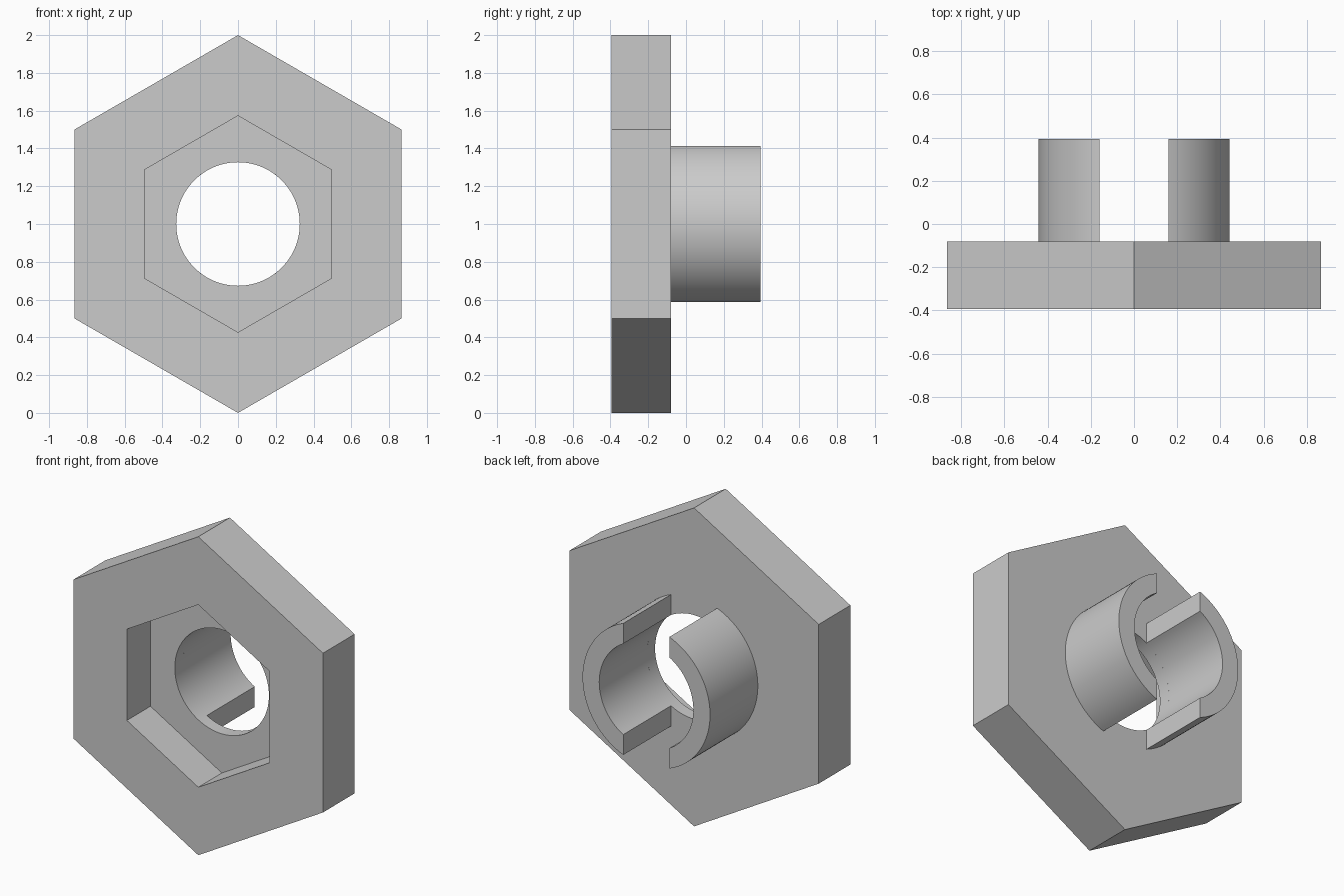
import bpy
import bmesh
from math import acos, cos, pi, radians, sin

default = bpy.data.objects.get("Cube")
if default:
    bpy.data.objects.remove(default, do_unlink=True)

SIDES, PER_SIDE = 6, 16
N = SIDES * PER_SIDE
FRONT, FLOOR, BACK, TIP = -0.394, -0.16, -0.08, 0.394
HOLE, TUBE, SLOT = 0.327, 0.443, 0.16

grey = bpy.data.materials.new("plain grey")
grey.use_nodes = True
colour = (0.6, 0.6, 0.6, 1)
grey.diffuse_color = colour
grey.node_tree.nodes["Principled BSDF"].inputs["Base Color"].default_value = colour


def circle(radius, y):
    """Ring of points around the hole axis."""
    return [(radius * sin(2 * pi * i / N), y, 1 + radius * cos(2 * pi * i / N))
            for i in range(N)]


def hexagon(radius, y):
    """Point-up hexagon, divided so that it matches a circle."""
    points = []
    for i in range(N):
        a = 2 * pi * i / N
        r = radius * cos(pi / 6) / cos(a % (pi / 3) - pi / 6)
        points.append((r * sin(a), y, 1 + r * cos(a)))
    return points


def arc(radius, y, side):
    """Half ring that ends at the flat wall of the slot."""
    reach = acos(SLOT / radius)
    steps = 40
    return [(side * radius * cos(reach * (2 * i / steps - 1)), y,
             1 + radius * sin(reach * (2 * i / steps - 1)))
            for i in range(steps + 1)]


def loft(name, rings, closed):
    """Skin a loop of rings; open rings get end caps."""
    bm = bmesh.new()
    loops = [[bm.verts.new(p) for p in ring] for ring in rings]
    count = len(loops[0])
    for k, a in enumerate(loops):
        b = loops[(k + 1) % len(loops)]
        for i in range(count if closed else count - 1):
            j = (i + 1) % count
            bm.faces.new((a[i], a[j], b[j], b[i]))
    if not closed:
        for end in (0, -1):
            bm.faces.new([loop[end] for loop in loops])
    bmesh.ops.recalc_face_normals(bm, faces=bm.faces)
    mesh = bpy.data.meshes.new(name)
    bm.to_mesh(mesh)
    bm.free()
    mesh.materials.append(grey)
    obj = bpy.data.objects.new(name, mesh)
    bpy.context.collection.objects.link(obj)
    bpy.ops.object.select_all(action="DESELECT")
    obj.select_set(True)
    bpy.context.view_layer.objects.active = obj
    bpy.ops.object.shade_smooth_by_angle(angle=radians(30))


# Hexagonal plate with a hexagonal pocket and a round through hole
loft("hex_plate", [hexagon(1, FRONT), hexagon(1, BACK), circle(HOLE, BACK),
                   circle(HOLE, FLOOR), hexagon(0.573, FLOOR),
                   hexagon(0.573, FRONT)], True)

# Split sleeve behind the plate, one half on each side of the slot
for name, side in (("left_sleeve", 1), ("right_sleeve", -1)):
    loft(name, [arc(TUBE, BACK, side), arc(TUBE, TIP, side),
                arc(HOLE, TIP, side), arc(HOLE, BACK, side)], False)
